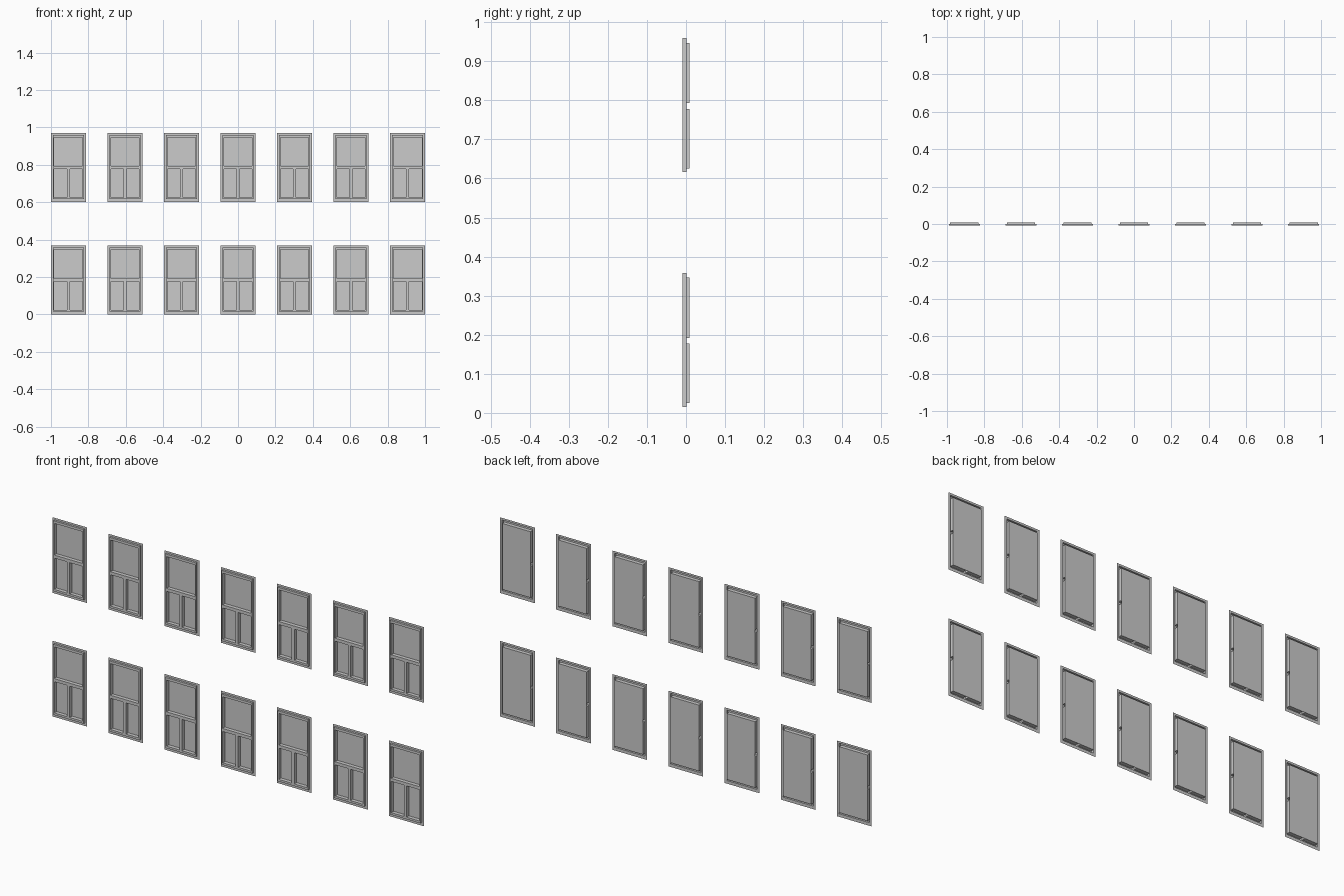
import bpy
import bmesh

cube = bpy.data.objects.get("Cube")
if cube:
    bpy.data.objects.remove(cube, do_unlink=True)

# Depth planes
FRONT, FLANGE, GLASS = -0.009, 0.001, 0.009

# Rectangles as (x0, z0, x1, z1) around a window's bottom centre
outer = (-0.0935, 0, 0.0935, 0.368)
casing = (-0.082, 0.015, 0.082, 0.358)
upper = (-0.076, 0.192, 0.076, 0.346)
lower_left = (-0.076, 0.025, -0.007, 0.177)
lower_right = (0.007, 0.025, 0.076, 0.177)
glazing = (-0.076, 0.025, 0.076, 0.346)


def corners(rect, y):
    x0, z0, x1, z1 = rect
    return [(x0, y, z0), (x1, y, z0), (x1, y, z1), (x0, y, z1)]


def panel(bm, rect, y):
    bm.faces.new([bm.verts.new(c) for c in corners(rect, y)])


def band(bm, a, ya, b, yb):
    """Four faces joining one rectangle to another."""
    va = [bm.verts.new(c) for c in corners(a, ya)]
    vb = [bm.verts.new(c) for c in corners(b, yb)]
    for i in range(4):
        j = (i + 1) % 4
        bm.faces.new((va[i], va[j], vb[j], vb[i]))


def finish(bm, name):
    bmesh.ops.remove_doubles(bm, verts=bm.verts, dist=0.00001)
    mesh = bpy.data.meshes.new(name)
    bm.to_mesh(mesh)
    bm.free()
    return mesh


# Frame: wall flange, casing sides, front border
bm = bmesh.new()
band(bm, outer, FLANGE, casing, FLANGE)
band(bm, casing, FLANGE, casing, FRONT)
band(bm, casing, FRONT, glazing, FRONT)

# Middle rail and mullion faces
panel(bm, (upper[0], lower_left[3], upper[2], upper[1]), FRONT)
panel(bm, (lower_left[2], lower_left[1], lower_right[0], lower_left[3]), FRONT)

# Reveals running back from the three openings
for pane in (upper, lower_left, lower_right):
    band(bm, pane, FRONT, pane, GLASS)
frame_mesh = finish(bm, "window_frame")

# One glass sheet behind all openings
bm = bmesh.new()
panel(bm, glazing, GLASS)
glass_mesh = finish(bm, "window_glass")

# Two rows of seven windows
for row, z in (("lower", 0), ("upper", 0.601)):
    for col in range(7):
        x = (col - 3) * 0.9065 / 3
        for part, mesh in (("frame", frame_mesh), ("glass", glass_mesh)):
            ob = bpy.data.objects.new(f"{row}_window_{part}_{col + 1}", mesh)
            ob.location = (x, 0, z)
            bpy.context.collection.objects.link(ob)
